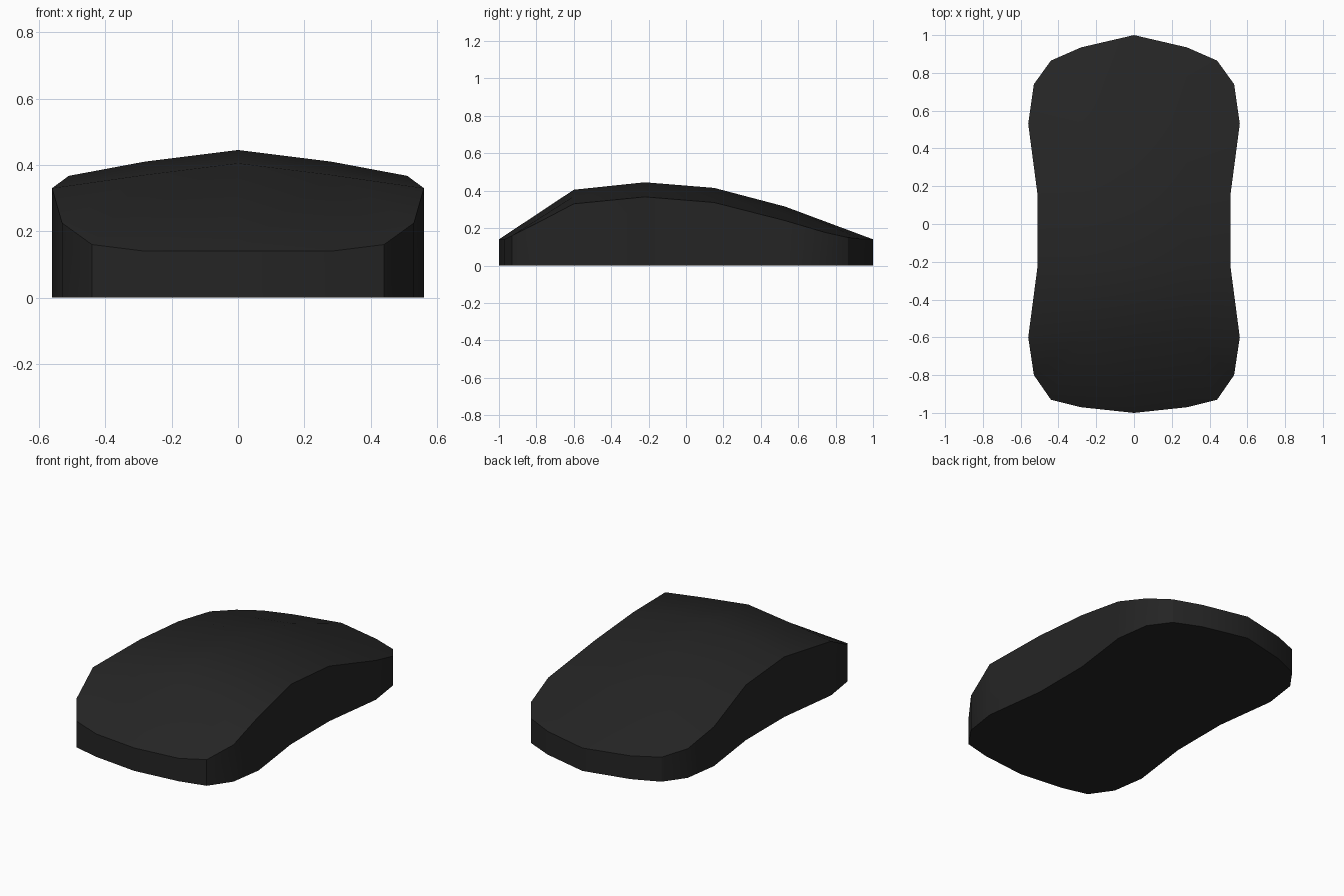
import bpy, bmesh, math

if "Cube" in bpy.data.objects:
    bpy.data.objects.remove(bpy.data.objects["Cube"])

# Half outline seen from above, front to back: x, y, rim height
RIM = [(0, -1, .14), (.28, -.97, .14), (.44, -.93, .16), (.53, -.8, .225),
       (.56, -.6, .33), (.51, -.22, .367), (.51, .15, .337), (.56, .53, .24),
       (.53, .74, .178), (.44, .865, .15), (.28, .935, .142), (0, 1, .14)]
# Spine across the back: y, centre height, height at x = 0.28
SPINE = [(-.6, .405, .37), (-.22, .445, .41), (.15, .415, .38), (.53, .315, .28)]

bm = bmesh.new()
rim = [bm.verts.new(p) for p in RIM]
base = [bm.verts.new((x, y, 0)) for x, y, z in RIM]
mid = [bm.verts.new((0, y, z)) for y, z, s in SPINE]
shoulder = [bm.verts.new((.28, y, s)) for y, z, s in SPINE]

# Side wall and flat underside
for i in range(len(RIM) - 1):
    bm.faces.new((base[i], base[i + 1], rim[i + 1], rim[i]))
bm.faces.new(base[::-1])

# Arched top, then the front and back slopes
for i in range(3):
    bm.faces.new((mid[i], shoulder[i], shoulder[i + 1], mid[i + 1]))
    bm.faces.new((shoulder[i], rim[4 + i], rim[5 + i], shoulder[i + 1]))
bm.faces.new((rim[0], rim[1], shoulder[0], mid[0]))
bm.faces.new((mid[3], shoulder[3], rim[10], rim[11]))
for s, loop in ((shoulder[0], rim[1:5]), (shoulder[3], rim[7:11])):
    for a, b in zip(loop, loop[1:]):
        bm.faces.new((s, a, b))
bmesh.ops.recalc_face_normals(bm, faces=bm.faces)
if sum(f.normal.z for f in bm.faces if f.verts[0] in mid) < 0:
    bmesh.ops.reverse_faces(bm, faces=bm.faces)

mesh = bpy.data.meshes.new("mouse_body")
bm.to_mesh(mesh)
bm.free()
body = bpy.data.objects.new("mouse_body", mesh)
bpy.context.collection.objects.link(body)

mat = bpy.data.materials.new("black plastic")
mat.diffuse_color = (.018, .018, .018, 1)
mat.use_nodes = True
mat.node_tree.nodes["Principled BSDF"].inputs["Base Color"].default_value = mat.diffuse_color
mesh.materials.append(mat)

bpy.context.view_layer.objects.active = body
body.select_set(True)
bpy.ops.object.shade_smooth_by_angle(angle=math.radians(30))

# Mirror the half across the centre line
mirror = body.modifiers.new("mirror", 'MIRROR')
mirror.use_clip = True
